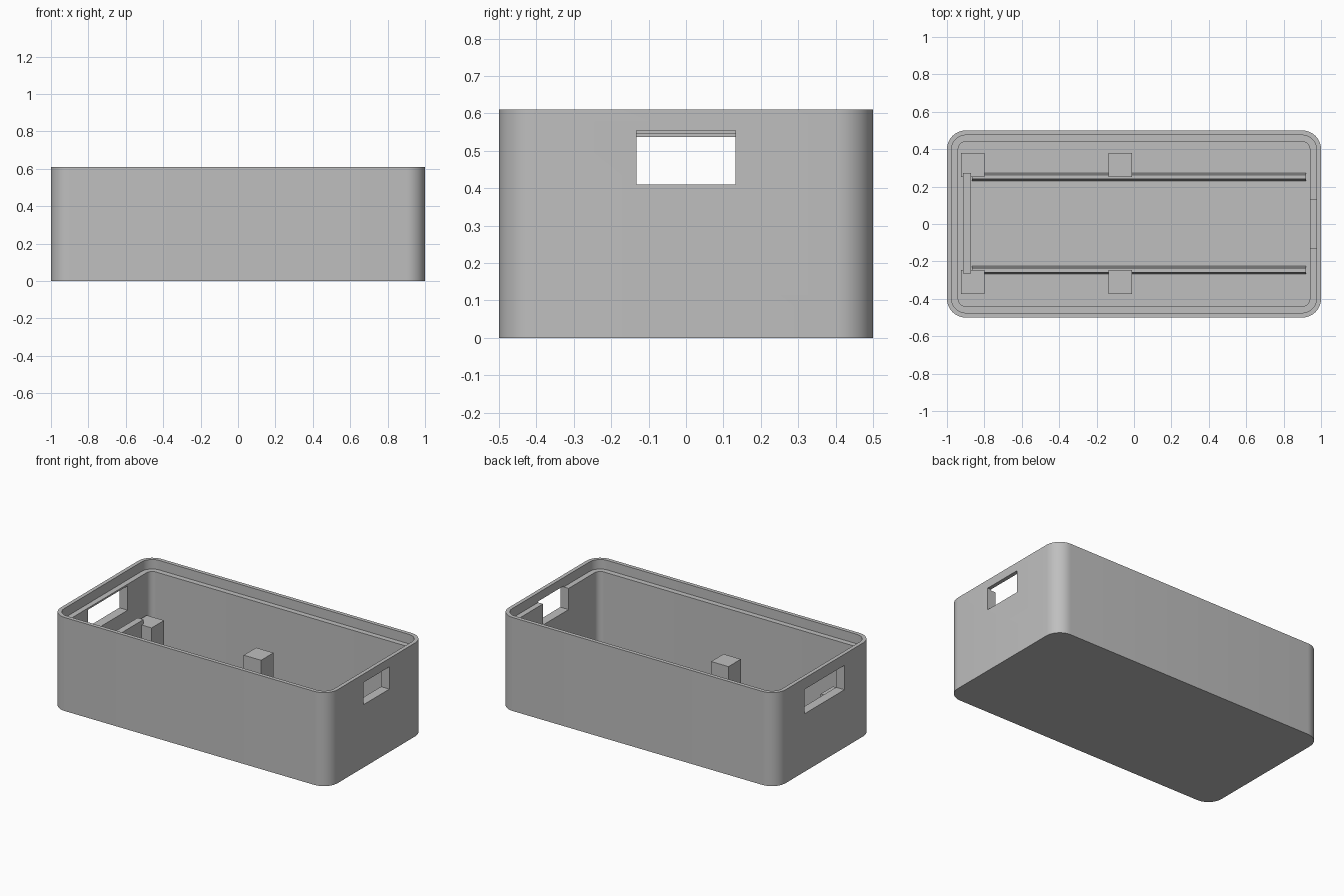
import bpy, bmesh, math

old = bpy.data.objects.get("Cube")
if old:
    bpy.data.objects.remove(old, do_unlink=True)

COLOUR = (0.52, 0.52, 0.52, 1)
grey = bpy.data.materials.new("plain grey")
grey.use_nodes = True
grey.diffuse_color = COLOUR
grey.node_tree.nodes["Principled BSDF"].inputs["Base Color"].default_value = COLOUR

FLOOR, LEDGE, TOP = 0.06, 0.548, 0.61


def finish(name, bm):
    bmesh.ops.recalc_face_normals(bm, faces=bm.faces)
    mesh = bpy.data.meshes.new(name)
    bm.to_mesh(mesh)
    bm.free()
    mesh.materials.append(grey)
    ob = bpy.data.objects.new(name, mesh)
    bpy.context.collection.objects.link(ob)
    return ob


def box(name, x, y, z):
    bm = bmesh.new()
    bmesh.ops.create_cube(bm, size=1)
    for v in bm.verts:
        for i, (lo, hi) in enumerate((x, y, z)):
            v.co[i] = hi if v.co[i] > 0 else lo
    return finish(name, bm)


def rounded_loop(bm, inset, z, radius=0.1, steps=10):
    """Rounded rectangle of vertices, inset from the outer wall."""
    r = radius - inset
    loop = []
    for corner, (sx, sy) in enumerate(((1, 1), (-1, 1), (-1, -1), (1, -1))):
        for i in range(steps + 1):
            a = math.pi / 2 * (corner + i / steps)
            loop.append(bm.verts.new((sx * (1 - radius) + r * math.cos(a),
                                      sy * (0.5 - radius) + r * math.sin(a), z)))
    return loop


# Tray: one wall section swept around, with a stepped rim
bm = bmesh.new()
section = [(0, 0), (0, TOP), (0.025, TOP), (0.025, LEDGE), (0.06, LEDGE), (0.06, FLOOR)]
loops = [rounded_loop(bm, inset, z) for inset, z in section]
for a, b in zip(loops, loops[1:]):
    for i in range(len(a)):
        j = (i + 1) % len(a)
        bm.faces.new((a[i], a[j], b[j], b[i]))
bm.faces.new(loops[0])
bm.faces.new(loops[-1])
tray = finish("tray", bm)

# Openings in both end walls
cutters = [box("left_opening_cutter", (0.9, 1.1), (-0.132, 0.132), (0.41, 0.555)),
           box("right_opening_cutter", (-1.1, -0.9), (-0.205, 0.205), (0.378, 0.537))]
for c in cutters:
    c.hide_render = True
    mod = tray.modifiers.new("opening", 'BOOLEAN')
    mod.operation = 'DIFFERENCE'
    mod.solver = 'EXACT'
    mod.object = c
graph = bpy.context.evaluated_depsgraph_get()
cut_mesh = bpy.data.meshes.new_from_object(tray.evaluated_get(graph))
tray.modifiers.clear()
tray.data = cut_mesh
for c in cutters:
    bpy.data.objects.remove(c, do_unlink=True)

bpy.ops.object.select_all(action='DESELECT')
tray.select_set(True)
bpy.context.view_layer.objects.active = tray
bpy.ops.object.shade_smooth_by_angle(angle=math.radians(30))

# Support posts
for end, x in (("end", -0.8625), ("middle", -0.0725)):
    for side, y in (("back", 0.316), ("front", -0.309)):
        box(f"{end}_{side}_post", (x - 0.0625, x + 0.0625), (y - 0.064, y + 0.064),
            (FLOOR - 0.01, 0.282))

# Cross bar between the end posts
box("cross_bar", (-0.915, -0.872), (-0.265, 0.272), (FLOOR - 0.01, 0.31))

# Long floor rails with sloped sides
for side, y in (("back", 0.252), ("front", -0.247)):
    rail = box(f"{side}_rail", (-0.865, 0.92), (y - 0.022, y + 0.022), (FLOOR - 0.005, 0.12))
    for v in rail.data.vertices:
        if v.co.z > 0.1:
            v.co.y += 0.011 if v.co.y < y else -0.011
